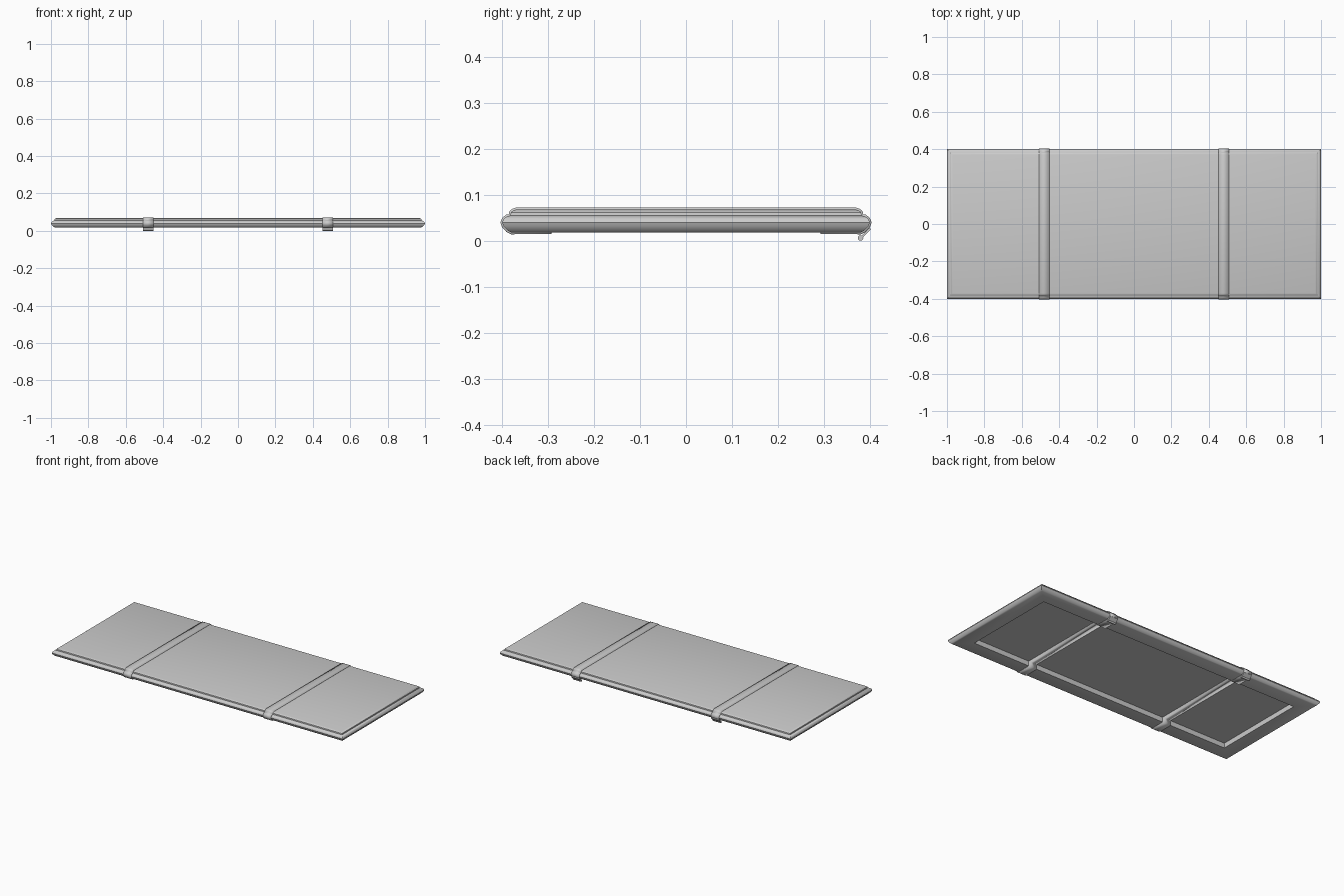
import bpy, bmesh, math
from mathutils import Vector

if "Cube" in bpy.data.objects:
    bpy.data.objects.remove(bpy.data.objects["Cube"], do_unlink=True)

grey = bpy.data.materials.new("plain grey")
grey.use_nodes = True
grey.diffuse_color = (0.6, 0.6, 0.6, 1)
grey.node_tree.nodes["Principled BSDF"].inputs["Base Color"].default_value = (0.6, 0.6, 0.6, 1)

HALF_X, HALF_Y = 1.0, 0.4
STRAP_X, STRAP_W = 0.48, 0.054

# Edge section as (inset, height), from the recess ceiling out and up to the top
SECTION = [(0.104, 0.048), (0.104, 0.018), (0.02, 0.018), (0.012, 0.022),
           (0.003, 0.032), (0, 0.04), (0.003, 0.047), (0.01, 0.053),
           (0.018, 0.055), (0.019, 0.062), (0.024, 0.066), (0.03, 0.068)]


def finish(name, bm, angle=35):
    mesh = bpy.data.meshes.new(name)
    bmesh.ops.recalc_face_normals(bm, faces=bm.faces)
    bm.to_mesh(mesh)
    bm.free()
    mesh.materials.append(grey)
    obj = bpy.data.objects.new(name, mesh)
    bpy.context.collection.objects.link(obj)
    bpy.ops.object.select_all(action="DESELECT")
    obj.select_set(True)
    bpy.context.view_layer.objects.active = obj
    bpy.ops.object.shade_smooth_by_angle(angle=math.radians(angle))
    return obj


def bridge(bm, a, b):
    n = len(a)
    for i in range(n):
        j = (i + 1) % n
        bm.faces.new((a[i], a[j], b[j], b[i]))


# Panel: mitred rectangular rings following the edge section
bm = bmesh.new()
rings = []
for inset, z in SECTION:
    x, y = HALF_X - inset, HALF_Y - inset
    rings.append([bm.verts.new((sx * x, sy * y, z))
                  for sx, sy in ((-1, -1), (1, -1), (1, 1), (-1, 1))])
for a, b in zip(rings, rings[1:]):
    bridge(bm, a, b)
bm.faces.new(rings[0])
bm.faces.new(rings[-1])
finish("panel", bm)


def strap(name, cx):
    # Flat band wrapped round the whole panel section
    right = [(HALF_Y - inset, z) for inset, z in SECTION]
    loop = right + [(-y, z) for y, z in reversed(right)]
    bm = bmesh.new()
    sides = [[bm.verts.new((cx + s * STRAP_W / 2, y, z)) for y, z in loop] for s in (-1, 1)]
    bridge(bm, *sides)
    obj = finish(name, bm)
    mod = obj.modifiers.new("thickness", "SOLIDIFY")
    mod.thickness = 0.008
    mod.offset = 0


def pull_tab(name, cx):
    # Slanted tab hanging under the back edge, with a rolled end
    top, end = Vector((cx, 0.401, 0.027)), Vector((cx, 0.38, 0.006))
    run = end - top
    across = Vector((0, -run.z, run.y)).normalized() * 0.0025
    half = Vector((STRAP_W / 2, 0, 0))
    bm = bmesh.new()
    caps = [[bm.verts.new(p + o) for o in (half + across, half - across,
             -half - across, -half + across)] for p in (top, end)]
    bridge(bm, *caps)
    for cap in caps:
        bm.faces.new(cap)
    rolls = [[bm.verts.new((cx + s * STRAP_W / 2,
                            end.y + 0.006 * math.cos(k * math.tau / 16),
                            end.z + 0.006 * math.sin(k * math.tau / 16)))
              for k in range(16)] for s in (-1, 1)]
    bridge(bm, *rolls)
    for roll in rolls:
        bm.faces.new(roll)
    finish(name, bm)


for side, sign in (("left", 1), ("right", -1)):
    strap(side + "_strap", sign * STRAP_X)
    pull_tab(side + "_pull_tab", sign * STRAP_X)
